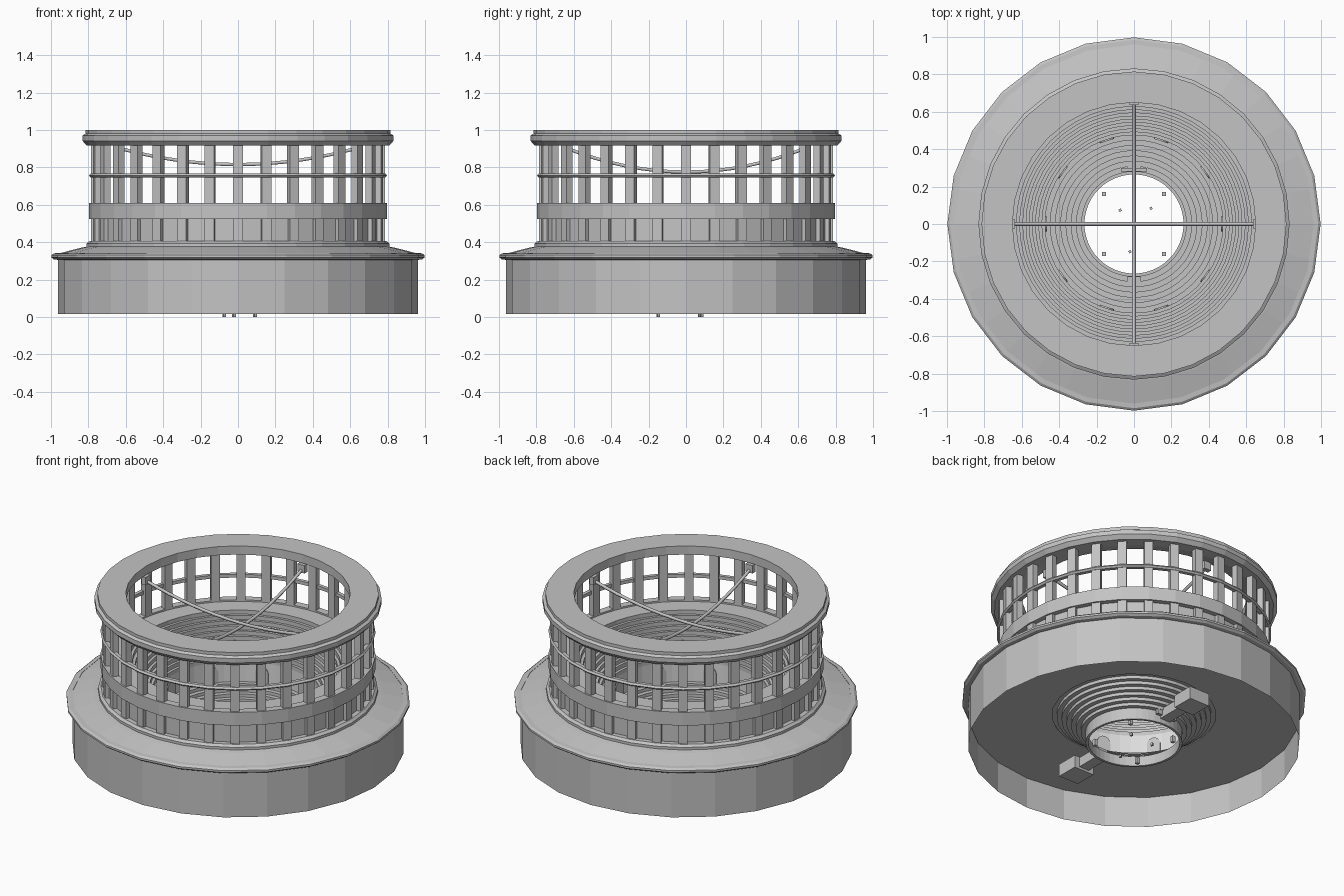
import bpy, bmesh, math
from mathutils import Matrix, Vector

if "Cube" in bpy.data.objects:
    bpy.data.objects.remove(bpy.data.objects["Cube"])


def mat(name, v):
    m = bpy.data.materials.new(name)
    m.diffuse_color = (v, v, v, 1)
    m.use_nodes = True
    m.node_tree.nodes["Principled BSDF"].inputs["Base Color"].default_value = m.diffuse_color
    return m


STONE = mat("grey stone", 0.55)
PALE = mat("pale stone", 0.72)


def finish(name, bm, material, recalc=True):
    if recalc:
        bmesh.ops.recalc_face_normals(bm, faces=bm.faces)
    me = bpy.data.meshes.new(name)
    bm.to_mesh(me)
    bm.free()
    me.materials.append(material)
    ob = bpy.data.objects.new(name, me)
    bpy.context.collection.objects.link(ob)
    return ob


def lathe(name, profile, n, material=STONE, closed=False):
    """Spin an (r, z) profile about z; profiles run with the outside on the right."""
    bm = bmesh.new()
    rings = [[bm.verts.new((r * math.cos(2 * math.pi * i / n), r * math.sin(2 * math.pi * i / n), z))
              for i in range(n)] for r, z in profile]
    pairs = list(zip(rings, rings[1:]))
    if closed:
        pairs.append((rings[-1], rings[0]))
    for a, b in pairs:
        for i in range(n):
            j = (i + 1) % n
            bm.faces.new((a[i], a[j], b[j], b[i]))
    return finish(name, bm, material, closed)


def boxes(name, items, material=STONE):
    """items: (centre, size, angle about the z axis)."""
    bm = bmesh.new()
    for c, s, ang in items:
        m = Matrix.Rotation(ang, 4, 'Z') @ Matrix.Translation(c) @ Matrix.Diagonal((*s, 1))
        bmesh.ops.create_cube(bm, size=1, matrix=m)
    return finish(name, bm, material)


def steps(r0, z0, r1, z1, n):
    """Stair profile: rise then tread, n times."""
    pts = [(r0, z0)]
    for i in range(n):
        z = z0 + (z1 - z0) * (i + 1) / n
        pts += [(r0 + (r1 - r0) * i / n, z), (r0 + (r1 - r0) * (i + 1) / n, z)]
    return pts


# Outer base: hollow drum, rim moulding and sloped roof
lathe("base_drum", [(0.962, 0.015), (0.962, 0.31)], 24)
lathe("base_underside", [(0.475, 0.21), (0.96, 0.21)], 24)
lathe("base_rim", [(0.96, 0.305), (0.985, 0.308), (0.998, 0.318), (0.998, 0.33),
                   (0.985, 0.34), (0.96, 0.342)], 24, closed=True)
lathe("base_roof", [(0.965, 0.338), (0.84, 0.37), (0.80, 0.378)], 32)

# Upper drum: footing, lower wall, solid band, thin rail, top ring
lathe("drum_footing", [(0.75, 0.37), (0.81, 0.372), (0.81, 0.392), (0.795, 0.405), (0.75, 0.405)], 32, closed=True)
lathe("lower_wall", [(0.765, 0.39), (0.765, 0.54)], 32)
lathe("middle_band", [(0.75, 0.525), (0.797, 0.525), (0.797, 0.61), (0.75, 0.61)], 32, closed=True)
lathe("thin_rail", [(0.765, 0.745), (0.788, 0.745), (0.797, 0.755), (0.788, 0.766), (0.765, 0.766)], 32, closed=True)
lathe("top_ring", [(0.65, 0.945), (0.74, 0.92), (0.81, 0.918), (0.832, 0.942), (0.832, 0.97),
                   (0.815, 0.98), (0.815, 1.0), (0.65, 1.0)], 32, closed=True)

# Pillars all round
boxes("pillars", [((0.767, 0, 0.66), (0.038, 0.052, 0.55), 2 * math.pi * i / 32) for i in range(32)])

# Seating bowl
lathe("lower_seating", steps(0.28, 0.075, 0.475, 0.215, 7)[::-1], 48)
lathe("upper_seating", steps(0.475, 0.345, 0.645, 0.60, 10)[::-1], 48)
lathe("bowl_top_walkway", [(0.775, 0.60), (0.645, 0.60)], 48)
lathe("arch_wall", [(0.475, 0.345), (0.475, 0.21)], 48, PALE)
lathe("pit_wall", [(0.265, 0.022), (0.28, 0.022), (0.28, 0.085), (0.265, 0.085)], 48, closed=True)

# Arched doorways on the inner wall, as thin plates
bm = bmesh.new()
for k in range(10):
    rot = Matrix.Rotation(math.radians(36 * k), 4, 'Z')
    outline = [(-0.04, 0.216)] + [(-0.04 * math.cos(math.pi * i / 10), 0.275 + 0.045 * math.sin(math.pi * i / 10))
                                  for i in range(11)] + [(0.04, 0.216)]
    f = bm.faces.new([bm.verts.new(rot @ Vector((0.466, y, z))) for y, z in outline])
    ext = bmesh.ops.extrude_face_region(bm, geom=[f])
    vs = [v for v in ext["geom"] if isinstance(v, bmesh.types.BMVert)]
    bmesh.ops.translate(bm, verts=vs, vec=rot @ Vector((0.008, 0, 0)))
finish("arch_doorways", bm, STONE)

# Entrance tunnels beneath the bowl, front and back
boxes("entrance_tunnels", [(Vector((0, s * y, z)), size, 0) for s in (-1, 1) for y, z, size in
                           ((0.52, 0.075, (0.14, 0.14, 0.08)), (0.37, 0.08, (0.07, 0.18, 0.06)))])
boxes("pit_gate", [((0, 0.29, 0.10), (0.14, 0.02, 0.07), 0)])

# Small posts and stones on the pit level
boxes("pit_posts", [((sx * 0.16, sy * 0.16, 0.035), (0.02, 0.02, 0.04), 0) for sx in (-1, 1) for sy in (-1, 1)])
boxes("pit_stones", [((x, y, 0.008), (0.014, 0.014, 0.016), 0.5)
                     for x, y in ((-0.09, -0.12), (0.12, 0.03), (-0.03, 0.1))])


# Sagging ropes across the opening, with anchors under the top ring
def rope(name, axis, low):
    cu = bpy.data.curves.new(name, 'CURVE')
    cu.dimensions = '3D'
    cu.bevel_depth = 0.01
    cu.bevel_resolution = 1
    cu.use_fill_caps = True
    sp = cu.splines.new('POLY')
    sp.points.add(16)
    for i, p in enumerate(sp.points):
        t = -1 + i / 8
        z = low + (0.905 - low) * t * t
        p.co = (*((0.645 * t, 0) if axis == 0 else (0, 0.645 * t)), z, 1)
    cu.materials.append(STONE)
    bpy.context.collection.objects.link(bpy.data.objects.new(name, cu))


rope("side_rope", 0, 0.815)
rope("front_back_rope", 1, 0.775)
boxes("rope_anchors", [((0.65, 0, 0.915), (0.03, 0.05, 0.05), k * math.pi / 2) for k in range(4)])
